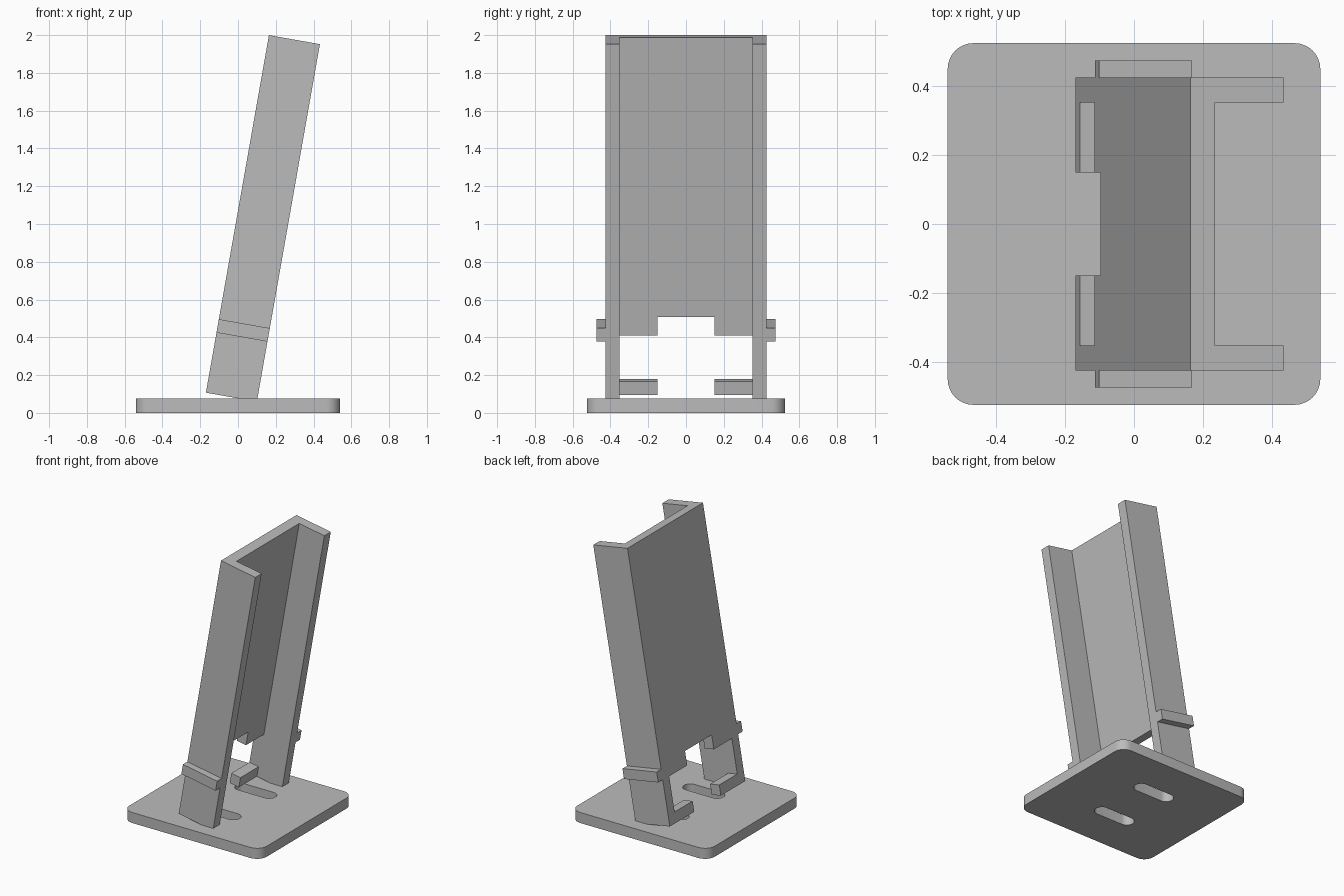
import bpy, bmesh, math
from mathutils import Matrix, Vector

if "Cube" in bpy.data.objects:
    bpy.data.objects.remove(bpy.data.objects["Cube"])

grey = bpy.data.materials.new("light grey")
grey.diffuse_color = (0.5, 0.5, 0.5, 1)
grey.use_nodes = True
grey.node_tree.nodes["Principled BSDF"].inputs["Base Color"].default_value = grey.diffuse_color

# Leaning frame: x = depth, y = width, z = along the slope
LEAN = Matrix.Translation((-0.17, 0, 0.107)) @ Matrix.Rotation(math.radians(10), 4, 'Y')
DEPTH, LENGTH, HALF, INNER, BACK = 0.274, 1.922, 0.425, 0.353, 0.073


def prism(name, outline, extrude, matrix=Matrix()):
    """Solid made by extruding a closed outline of 3D points."""
    bm = bmesh.new()
    face = bm.faces.new([bm.verts.new(p) for p in outline])
    top = bmesh.ops.extrude_face_region(bm, geom=[face])
    verts = [g for g in top["geom"] if isinstance(g, bmesh.types.BMVert)]
    bmesh.ops.translate(bm, verts=verts, vec=Vector(extrude))
    bmesh.ops.recalc_face_normals(bm, faces=bm.faces)
    bm.transform(matrix)
    mesh = bpy.data.meshes.new(name)
    bm.to_mesh(mesh)
    bm.free()
    mesh.materials.append(grey)
    obj = bpy.data.objects.new(name, mesh)
    bpy.context.collection.objects.link(obj)
    return obj


def cut(target, cutter):
    """Subtract the cutter and delete it."""
    mod = target.modifiers.new("cut", 'BOOLEAN')
    mod.operation, mod.solver, mod.object = 'DIFFERENCE', 'EXACT', cutter
    bpy.context.view_layer.objects.active = target
    bpy.ops.object.modifier_apply(modifier=mod.name)
    bpy.data.objects.remove(cutter)


def rounded(hx, hy, r, cy, z, steps=8):
    """Rounded rectangle outline centred on (0, cy)."""
    pts = []
    for i, (sx, sy) in enumerate([(1, 1), (-1, 1), (-1, -1), (1, -1)]):
        for k in range(steps + 1):
            a = math.pi / 2 * (i + k / steps)
            pts.append((sx * (hx - r) + r * math.cos(a),
                        cy + sy * (hy - r) + r * math.sin(a), z))
    return pts


# Base plate with two long slots
base = prism("base_plate", rounded(0.541, 0.525, 0.075, 0, 0), (0, 0, 0.075))
for y in (-0.2, 0.2):
    cut(base, prism("slot_cutter", rounded(0.155, 0.0501, 0.05, y, -0.1), (0, 0, 0.3)))

# U-shaped channel
channel = prism("channel", [(0, -HALF, 0), (DEPTH, -HALF, 0), (DEPTH, -INNER, 0),
                            (BACK, -INNER, 0), (BACK, INNER, 0), (DEPTH, INNER, 0),
                            (DEPTH, HALF, 0), (0, HALF, 0)], (0, 0, LENGTH), LEAN)

# Stepped opening in the back, leaving two lower tabs
half = [(0.15, -0.1), (0.15, 0.074), (INNER, 0.074), (INNER, 0.32), (0.15, 0.32), (0.15, 0.42)]
outline = half + [(-y, v) for y, v in reversed(half)]
cut(channel, prism("opening_cutter", [(-0.05, y, v) for y, v in outline],
                   (0.05 + BACK + 0.02, 0, 0), LEAN))

# Ribs on the outside of both walls
for name, s in (("left_rib", -1), ("right_rib", 1)):
    y = s * HALF
    prism(name, [(0, y, 0.323), (DEPTH, y, 0.323), (DEPTH, y, 0.395), (0, y, 0.395)],
          (0, s * 0.05, 0), LEAN)

# Smooth rounded corners, sharp edges kept
bpy.ops.object.select_all(action='DESELECT')
base.select_set(True)
bpy.context.view_layer.objects.active = base
bpy.ops.object.shade_smooth_by_angle(angle=math.radians(30))
